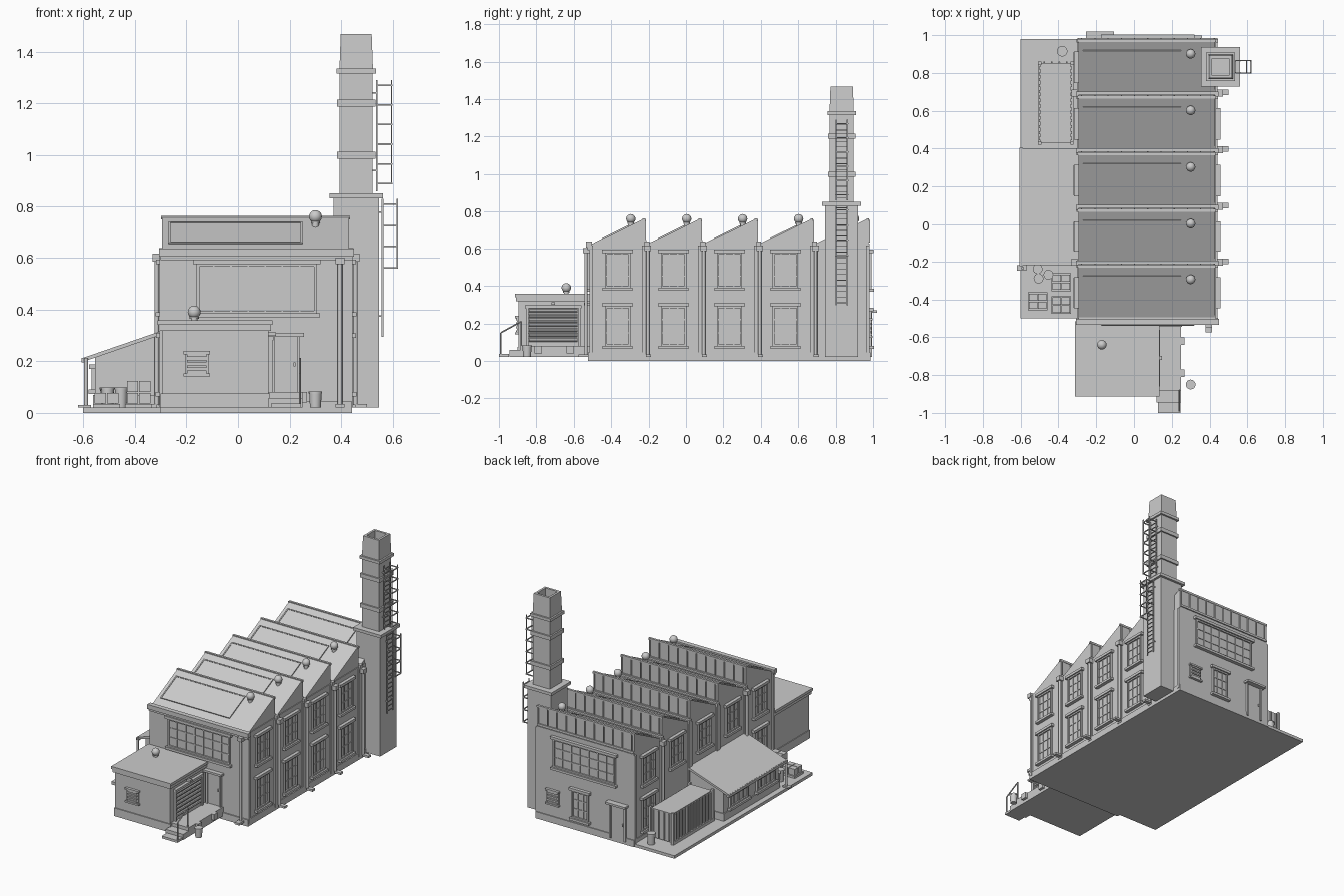
import bpy, bmesh, math
from mathutils import Matrix, Vector


class Part:
    """Collects boxes, rods, balls and prisms into one named object."""
    def __init__(self, name, matrix=None):
        self.name, self.bm, self.m = name, bmesh.new(), matrix or Matrix()

    def box(self, x0, x1, y0, y1, z0, z1, m=None):
        t = Matrix.Translation(((x0 + x1) / 2, (y0 + y1) / 2, (z0 + z1) / 2))
        s = Matrix.Diagonal((x1 - x0, y1 - y0, z1 - z0, 1))
        bmesh.ops.create_cube(self.bm, size=1, matrix=self.m @ (m or Matrix()) @ t @ s)

    def rod(self, a, b, r, n=12, r2=None):
        a, b = Vector(a), Vector(b)
        q = (b - a).to_track_quat('Z', 'Y').to_matrix().to_4x4()
        bmesh.ops.create_cone(self.bm, cap_ends=True, segments=n, radius1=r, radius2=r if r2 is None else r2,
                              depth=(b - a).length, matrix=self.m @ Matrix.Translation((a + b) / 2) @ q)

    def ball(self, c, r):
        bmesh.ops.create_uvsphere(self.bm, u_segments=16, v_segments=10, radius=r,
                                  matrix=Matrix.Translation(c))

    def prism(self, pts, d):
        f = self.bm.faces.new([self.bm.verts.new(p) for p in pts])
        g = bmesh.ops.extrude_face_region(self.bm, geom=[f])['geom']
        bmesh.ops.translate(self.bm, vec=d, verts=[v for v in g if isinstance(v, bmesh.types.BMVert)])

    def done(self, smooth=False):
        bmesh.ops.recalc_face_normals(self.bm, faces=self.bm.faces)
        me = bpy.data.meshes.new(self.name)
        self.bm.to_mesh(me)
        self.bm.free()
        ob = bpy.data.objects.new(self.name, me)
        bpy.context.collection.objects.link(ob)
        if smooth:
            bpy.ops.object.select_all(action='DESELECT')
            ob.select_set(True)
            bpy.context.view_layer.objects.active = ob
            bpy.ops.object.shade_smooth_by_angle(angle=math.radians(40))
        return ob


def wall(x, y, deg):
    """Wall frame: local x runs along the wall, local -y points outwards."""
    return Matrix.Translation((x, y, 0)) @ Matrix.Rotation(math.radians(deg), 4, 'Z')


def window(name, m, u0, u1, z0, z1, cols, rows):
    p, f = Part(name, m), 0.010
    p.box(u0, u1, -0.003, 0.01, z0, z1)
    for a, b in ((u0, u0 + f), (u1 - f, u1)):
        p.box(a, b, -0.013, 0.01, z0, z1)
    for a, b in ((z0, z0 + f), (z1 - f, z1)):
        p.box(u0, u1, -0.013, 0.01, a, b)
    for i in range(1, cols):
        u = u0 + (u1 - u0) * i / cols
        p.box(u - 0.003, u + 0.003, -0.008, 0, z0, z1)
    for i in range(1, rows):
        z = z0 + (z1 - z0) * i / rows
        p.box(u0, u1, -0.007, 0, z - 0.003, z + 0.003)
    p.box(u0 - 0.015, u1 + 0.015, -0.022, 0.01, z1, z1 + 0.018)
    p.box(u0 - 0.012, u1 + 0.012, -0.024, 0.01, z0 - 0.016, z0)
    p.done()


def louvre(name, m, u, z0, z1, w=0.09):
    p = Part(name, m)
    p.box(u - w / 2, u + w / 2, -0.008, 0.01, z0, z1)
    for i in range(4):
        z = z0 + (z1 - z0) * (i + 0.5) / 4
        p.box(u - w / 2 + 0.008, u + w / 2 - 0.008, -0.015, 0, z - 0.005, z + 0.005)
    p.box(u - w / 2 - 0.006, u + w / 2 + 0.006, -0.018, 0.01, z1 - 0.005, z1 + 0.007)
    p.box(u - w / 2 - 0.006, u + w / 2 + 0.006, -0.018, 0.01, z0 - 0.007, z0 + 0.004)
    p.done()


def door(name, m, u, z0, z1, w, canopy):
    p = Part(name, m)
    p.box(u - w / 2, u + w / 2, -0.006, 0.01, z0, z1)
    for s in (-1, 1):
        c = u + s * w / 2
        p.box(c - 0.006, c + 0.006, -0.015, 0.01, z0, z1)
    p.box(u - w / 2 - 0.02, u + w / 2 + 0.02, -canopy, 0.01, z1, z1 + 0.014)
    p.box(u + w / 2 - 0.02, u + w / 2 - 0.012, -0.014, 0, z0 + 0.1, z0 + 0.115)
    p.done()


def roof_vent(name, x, y, z, c):
    p = Part(name)
    p.rod((x, y, z), (x, y, c), 0.013)
    p.rod((x, y, c - 0.027), (x, y, c - 0.018), 0.018)
    p.ball((x, y, c), 0.025)
    p.done(True)


def bin_can(name, x, y, z, h, r):
    p = Part(name)
    p.rod((x, y, z), (x, y, z + h), r * 0.88, 16, r)
    p.rod((x, y, z + h), (x, y, z + h + 0.008), r * 1.08, 16)
    p.done(True)


L, R, F, B = -0.295, 0.435, -0.515, 0.98
FRONT, RIGHT, BACK, LEFT = wall(0, F, 0), wall(R, 0, 90), wall(0, B, 180), wall(L, 0, -90)
PITCH = (B - F) / 5

# Main hall, plinth, cornice and side yard slab
p = Part("main_hall")
p.box(L, R, F, B, 0.02, 0.625)
p.box(L - 0.005, R + 0.006, F - 0.008, B + 0.006, 0.0, 0.045)
p.done()
p = Part("cornice")
p.box(L - 0.012, R + 0.014, F - 0.02, F + 0.012, 0.605, 0.635)
p.box(L - 0.006, R + 0.008, F - 0.012, F + 0.01, 0.59, 0.606)
p.done()
p = Part("yard_slab")
p.box(-0.60, L, -0.50, 0.98, 0, 0.02)
p.done()

# Saw-tooth roofs with skylights, glazed backs and gutters
for i in range(5):
    y0, y1, zt = F + PITCH * i + 0.02, F + PITCH * (i + 1) - 0.004, 0.765
    p = Part("sawtooth_roof")
    p.prism([(L, y0, 0.615), (L, y0, 0.628), (L, y1, zt), (L, y1, 0.615)], (R - L - 0.005, 0, 0))
    p.box(L - 0.003, R, y1 - 0.012, y1 + 0.003, zt - 0.014, zt)
    p.done()
    tilt = Matrix.Translation((0, y0, 0.628)) @ Matrix.Rotation(math.atan2(zt - 0.628, y1 - y0), 4, 'X')
    s = Part("roof_skylight", tilt)
    s.box(-0.27, 0.25, 0.055, 0.245, -0.01, 0.004)
    for a, b in ((-0.27, -0.262), (0.242, 0.25)):
        s.box(a, b, 0.055, 0.245, 0, 0.007)
    for a, b in ((0.055, 0.062), (0.238, 0.245)):
        s.box(-0.27, 0.25, a, b, 0, 0.007)
    s.done()
    g = Part("clerestory_bars", wall(0, y1, 180))
    for k in range(11):
        u = -R + 0.012 + (R - L - 0.03) * k / 10
        g.box(u - 0.003, u + 0.003, -0.007, 0.003, 0.64, zt - 0.01)
    g.box(-R + 0.006, -L, -0.008, 0.003, 0.63, 0.645)
    g.done()
    roof_vent("roof_ventilator", 0.30, y0 + 0.20, 0.69, 0.762)
    if i:
        t = Part("valley_gutter")
        yb = F + PITCH * i
        t.box(L - 0.012, R + 0.012, yb - 0.006, yb + 0.02, 0.615, 0.637)
        t.done()

# Pilasters and downpipes at bay boundaries
p, d = Part("pilasters"), Part("downpipes")
for i in range(6):
    yb = F + PITCH * i
    a, b = max(yb - 0.018, F), min(yb + 0.018, B)
    p.box(R - 0.01, R + 0.009, a, b, 0.02, 0.615)
    p.box(L - 0.009, L + 0.01, a, b, 0.02, 0.615)
    if 0 < i < 5:
        for s, xw in ((1, R), (-1, L)):
            if s < 0 and 1 < i < 4:
                continue
            x = xw + s * 0.02
            d.rod((x, yb + 0.012, 0.03), (x, yb + 0.012, 0.60), 0.009)
            d.box(x - 0.016, x + 0.016, yb - 0.006, yb + 0.03, 0.585, 0.615)
            xe = x + s * 0.045
            d.box(min(x, xe), max(x, xe), yb + 0.002, yb + 0.03, 0.02, 0.034)
d.rod((0.395, F - 0.02, 0.03), (0.395, F - 0.02, 0.6), 0.009)
d.box(0.378, 0.412, F - 0.035, F, 0.575, 0.60)
d.box(0.378, 0.412, F - 0.06, F, 0.02, 0.034)
d.rod((-0.589, -0.235, 0.02), (-0.589, -0.235, 0.21), 0.008)
d.box(-0.62, -0.57, -0.25, -0.22, 0.02, 0.03)
p.done()
d.done(True)

# Hall windows and doors
for i in range(5):
    c = F + PITCH * (i + 0.5)
    if i < 4:
        window("right_upper_window", RIGHT, c - 0.068, c + 0.068, 0.39, 0.575, 3, 3)
        window("right_lower_window", RIGHT, c - 0.068, c + 0.068, 0.08, 0.29, 3, 3)
    window("left_upper_window", LEFT, -c - 0.068, -c + 0.068, 0.39, 0.575, 3, 3)
    if i in (0, 4):
        window("left_lower_window", LEFT, -c - 0.068, -c + 0.068, 0.08, 0.29, 3, 3)
window("front_large_window", FRONT, -0.16, 0.305, 0.385, 0.575, 7, 3)
window("back_large_window", BACK, -0.305, 0.16, 0.385, 0.575, 7, 3)
window("back_lower_window", BACK, -0.165, -0.04, 0.08, 0.265, 3, 3)
louvre("back_louvre", BACK, -0.31, 0.13, 0.22)
door("back_door", BACK, 0.18, 0.02, 0.255, 0.11, 0.04)
door("front_door", FRONT, 0.185, 0.08, 0.295, 0.10, 0.03)

# Gatehouse with flat roof, roller door and loading dock
p = Part("office_block")
p.box(-0.295, 0.118, -0.895, F, 0.02, 0.325)
p.box(-0.30, 0.124, -0.902, F, 0.02, 0.075)
p.done()
p = Part("office_roof")
p.box(-0.305, 0.128, -0.908, F, 0.318, 0.342)
p.box(-0.312, 0.134, -0.914, F, 0.34, 0.358)
p.done()
louvre("office_louvre", wall(0, -0.895, 0), -0.16, 0.148, 0.232)
roof_vent("office_ventilator", -0.17, -0.64, 0.355, 0.39)
p = Part("roller_door", wall(0.118, 0, 90))
p.box(-0.855, -0.565, -0.006, 0.01, 0.08, 0.28)
for k in range(7):
    z = 0.112 + 0.026 * k
    p.rod((-0.84, -0.006, z), (-0.58, -0.006, z), 0.010, 8)
for u in (-0.855, -0.575):
    p.box(u, u + 0.012, -0.016, 0.01, 0.08, 0.285)
p.box(-0.86, -0.56, -0.02, 0.01, 0.28, 0.296)
p.box(-0.72, -0.70, -0.03, 0.01, 0.298, 0.312)
p.done(True)
p = Part("loading_dock")
p.box(0.118, 0.25, -0.885, F, 0.02, 0.08)
p.box(0.118, 0.25, -0.945, -0.885, 0.02, 0.058)
p.box(0.128, 0.245, -1.0, -0.945, 0.02, 0.036)
for y in (-0.79, -0.62):
    p.box(0.25, 0.268, y - 0.02, y + 0.02, 0.04, 0.08)
p.done()
p = Part("stair_railing")
p.rod((0.24, -0.99, 0.02), (0.24, -0.99, 0.15), 0.004, 8)
p.rod((0.24, -0.88, 0.07), (0.24, -0.88, 0.21), 0.004, 8)
p.rod((0.24, -0.99, 0.15), (0.24, -0.88, 0.21), 0.004, 8)
p.done(True)
bin_can("front_bin", 0.30, -0.85, 0.02, 0.055, 0.024)
bin_can("back_bin", -0.38, 0.915, 0.02, 0.065, 0.026)

# Lean-to shed on the left
p = Part("lean_to_walls")
p.prism([(-0.555, -0.20, 0.02), (L, -0.20, 0.02), (L, -0.20, 0.305), (-0.555, -0.20, 0.215)], (0, 0.59, 0))
p.box(-0.562, L, -0.206, 0.396, 0.02, 0.07)
p.done()
p = Part("lean_to_roof")
p.prism([(-0.60, -0.22, 0.198), (L, -0.22, 0.303), (L, -0.22, 0.318), (-0.60, -0.22, 0.213)], (0, 0.62, 0))
p.box(-0.607, -0.588, -0.225, 0.405, 0.195, 0.212)
p.done()
for c in (-0.055, 0.235):
    window("lean_to_window", wall(-0.555, 0, -90), -c - 0.1, -c + 0.1, 0.09, 0.17, 4, 1)

# Corrugated container
p = Part("container")
p.box(-0.495, -0.335, 0.43, 0.85, 0.03, 0.225)
for k in range(13):
    y = 0.454 + 0.031 * k
    p.box(-0.503, -0.327, y - 0.008, y + 0.008, 0.04, 0.22)
for x in (-0.508, -0.337):
    for y in (0.42, 0.842):
        p.box(x, x + 0.018, y, y + 0.018, 0.02, 0.235)
    p.box(x, x + 0.018, 0.42, 0.86, 0.02, 0.04)
for k in range(4):
    x = -0.475 + 0.04 * k
    p.rod((x, 0.856, 0.04), (x, 0.856, 0.22), 0.005, 8)
p.done()

# Pallets with crates, and barrels
for x, y, levels in ((-0.385, -0.31, 1), (-0.385, -0.43, 2), (-0.51, -0.41, 1)):
    p = Part("crate_stack")
    p.box(x - 0.052, x + 0.052, y - 0.047, y + 0.047, 0.02, 0.034)
    for k in range(levels):
        for dx in (-0.024, 0.024):
            for dy in (-0.021, 0.021):
                p.box(x + dx - 0.022, x + dx + 0.022, y + dy - 0.019, y + dy + 0.019,
                      0.036 + 0.045 * k, 0.078 + 0.045 * k)
    p.done()
for x, y in ((-0.51, -0.24), (-0.505, -0.29), (-0.453, -0.27)):
    bin_can("barrel", x, y, 0.02, 0.07, 0.024)

# Square chimney stack with bands
cx, cy = 0.458, 0.832
p = Part("chimney")
for h, z0, z1 in ((0.088, 0.02, 0.835), (0.104, 0.832, 0.852), (0.064, 0.85, 1.34),
                  (0.074, 0.985, 1.012), (0.074, 1.188, 1.215), (0.076, 1.315, 1.335)):
    p.box(cx - h, cx + h, cy - h, cy + h, z0, z1)
# hollow, slightly tapering crown
lip = ((0.065, 1.33), (0.06, 1.468), (0.045, 1.468), (0.045, 1.40))
rings = [[p.bm.verts.new((cx + sx * h, cy + sy * h, z)) for sx, sy in ((-1, -1), (1, -1), (1, 1), (-1, 1))]
         for h, z in lip]
for a, b in zip(rings, rings[1:]):
    for k in range(4):
        p.bm.faces.new((a[k], a[(k + 1) % 4], b[(k + 1) % 4], b[k]))
p.bm.faces.new(rings[-1])
p.done()

# Two ladder runs with safety cages
for name, x, z0, z1, zc in (("upper_ladder", 0.537, 0.86, 1.29, 0.89), ("lower_ladder", 0.56, 0.295, 0.83, 0.56)):
    p = Part(name)
    for y in (-0.03, 0.03):
        p.box(x - 0.003, x + 0.003, cy + y - 0.003, cy + y + 0.003, z0, z1)
        p.box(x + 0.055, x + 0.060, cy + y - 0.003, cy + y + 0.003, zc, z1)
        for z in (z0 + 0.08, z1 - 0.05):
            p.box(x - 0.025, x, cy + y - 0.003, cy + y + 0.003, z - 0.003, z + 0.003)
    z = z0 + 0.015
    while z < z1:
        p.box(x - 0.002, x + 0.002, cy - 0.03, cy + 0.03, z - 0.002, z + 0.002)
        z += 0.03
    n = round((z1 - zc) / 0.085)
    for k in range(n + 1):
        z = zc + (z1 - zc - 0.02) * k / n
        for y in (-0.036, 0.030):
            p.box(x, x + 0.06, cy + y, cy + y + 0.006, z - 0.003, z + 0.003)
        p.box(x + 0.055, x + 0.061, cy - 0.036, cy + 0.036, z - 0.003, z + 0.003)
    p.done()
